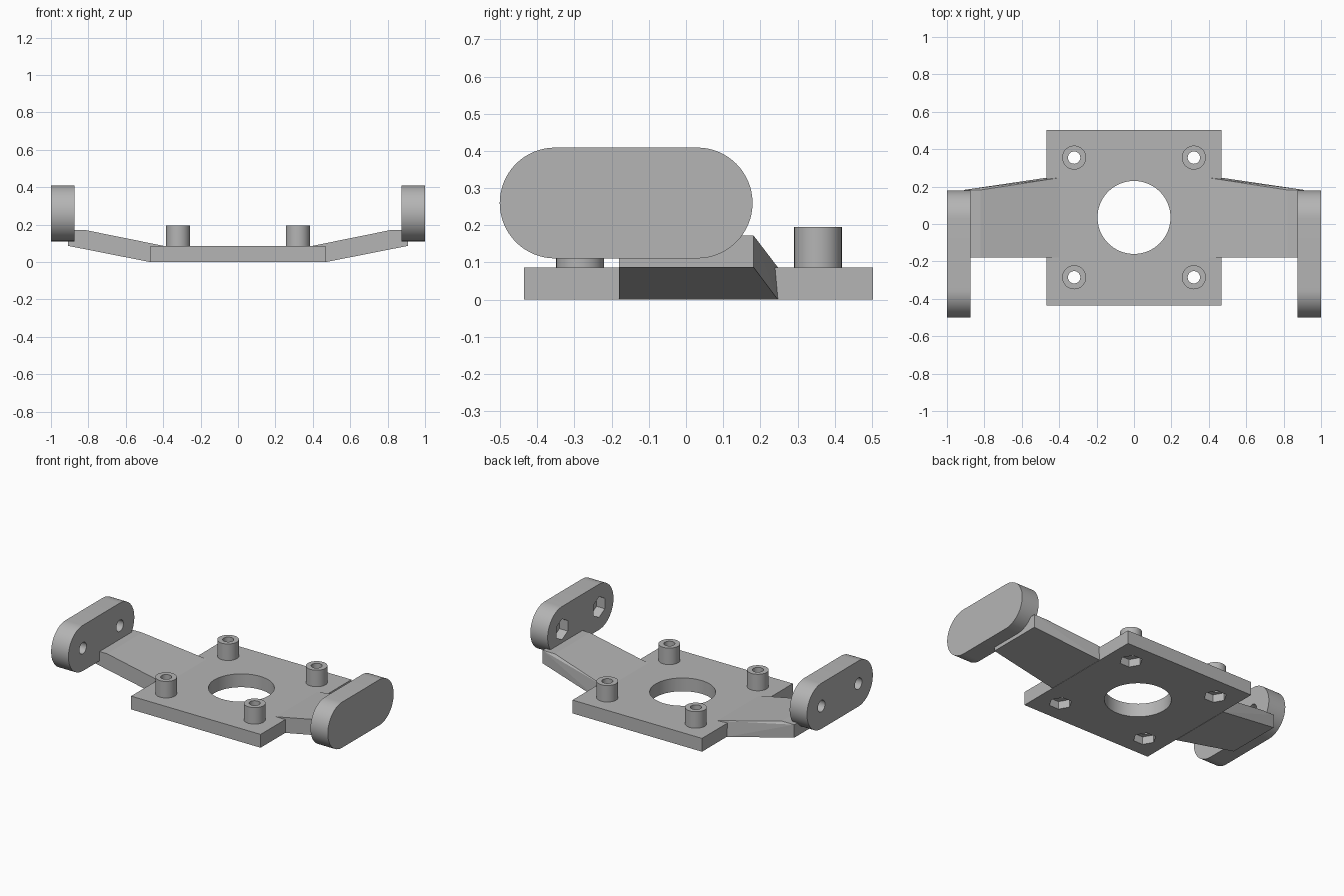
import bpy, bmesh, math
from mathutils import Matrix, Vector

cube = bpy.data.objects.get("Cube")
if cube:
    bpy.data.objects.remove(cube)

grey = bpy.data.materials.new("mid grey")
grey.use_nodes = True
grey.diffuse_color = (0.46, 0.46, 0.46, 1)
grey.node_tree.nodes["Principled BSDF"].inputs["Base Color"].default_value = grey.diffuse_color

THICK = 0.087
BOLTS = [(x, y) for x in (-0.32, 0.32) for y in (-0.285, 0.355)]
EAR_Y, EAR_Z, EAR_R = (-0.352, 0.03), 0.26, 0.149
BORE_R, NUT_R = 0.037, 0.068


def make(name, bm):
    bmesh.ops.recalc_face_normals(bm, faces=bm.faces)
    mesh = bpy.data.meshes.new(name)
    bm.to_mesh(mesh)
    bm.free()
    mesh.materials.append(grey)
    ob = bpy.data.objects.new(name, mesh)
    bpy.context.collection.objects.link(ob)
    return ob


def prism(name, outline, depth, matrix):
    """Extrude a flat outline along local z and place it."""
    bm = bmesh.new()
    face = bm.faces.new([bm.verts.new((u, v, 0)) for u, v in outline])
    up = bmesh.ops.extrude_face_region(bm, geom=[face])["geom"]
    bmesh.ops.translate(bm, vec=(0, 0, depth),
                        verts=[v for v in up if isinstance(v, bmesh.types.BMVert)])
    bm.transform(matrix)
    return make(name, bm)


def arc(cx, cy, r, n, start=0.0, sweep=math.tau):
    steps = n if sweep == math.tau else n - 1
    return [(cx + r * math.cos(start + sweep * i / steps),
             cy + r * math.sin(start + sweep * i / steps)) for i in range(n)]


def cut(ob, cutters):
    bpy.context.view_layer.objects.active = ob
    for c in cutters:
        c.hide_render = True
        mod = ob.modifiers.new("cut", 'BOOLEAN')
        mod.operation, mod.solver, mod.object = 'DIFFERENCE', 'EXACT', c
        bpy.ops.object.modifier_apply(modifier=mod.name)
        bpy.data.objects.remove(c)


def finish(ob):
    bpy.ops.object.select_all(action='DESELECT')
    ob.select_set(True)
    bpy.context.view_layer.objects.active = ob
    bpy.ops.object.shade_smooth_by_angle(angle=math.radians(30))


def at_z(z):
    return Matrix.Translation((0, 0, z))


def at_x(x):
    # local (u, v, depth) becomes world (y, z, x)
    return Matrix.Translation((x, 0, 0)) @ Matrix(
        ((0, 0, 1, 0), (1, 0, 0, 0), (0, 1, 0, 0), (0, 0, 0, 1)))


# Base plate with centre opening, bolt bores and nut pockets underneath
plate = prism("base_plate", [(-0.468, -0.435), (0.468, -0.435), (0.468, 0.503), (-0.468, 0.503)],
              THICK, at_z(0))
cutters = [prism("opening_cutter", arc(0, 0.035, 0.195, 96), 0.4, at_z(-0.1))]
for x, y in BOLTS:
    cutters.append(prism("nut_cutter", arc(x, y, NUT_R, 6), 0.15, at_z(-0.1)))
    cutters.append(prism("bore_cutter", arc(x, y, 0.033, 32), 0.4, at_z(-0.1)))
cut(plate, cutters)
finish(plate)

# Hollow standoffs
for i, (x, y) in enumerate(BOLTS):
    post = prism(f"standoff_{i + 1}", arc(x, y, 0.064, 48), 0.195 - 0.08, at_z(0.08))
    cut(post, [prism("bore_cutter", arc(x, y, 0.033, 32), 0.4, at_z(-0.1))])
    finish(post)

for side, s in (("left", 1), ("right", -1)):
    # Sloping arm, tapering outwards along its back edge
    bm = bmesh.new()
    for x, z, back in ((0.40, THICK, 0.247), (0.47, 0, 0.247), (0.82, 0.172, 0.182),
                       (0.91, 0.172, 0.182), (0.91, THICK, 0.182)):
        for y in (-0.18, back):
            bm.verts.new((s * x, y, z))
    bmesh.ops.convex_hull(bm, input=bm.verts)
    bmesh.ops.dissolve_limit(bm, angle_limit=0.01, verts=bm.verts, edges=bm.edges)
    make(f"{side}_arm", bm)

    # Rounded mounting ear with through bores and inner nut pockets
    outline = (arc(EAR_Y[1], EAR_Z, EAR_R, 33, -math.pi / 2, math.pi)
               + arc(EAR_Y[0], EAR_Z, EAR_R, 33, math.pi / 2, math.pi))
    ear = prism(f"{side}_ear", outline, s * 0.125, at_x(s * 0.875))
    cutters = []
    for y in EAR_Y:
        cutters.append(prism("nut_cutter", arc(y, EAR_Z, NUT_R, 6, math.pi / 2),
                             s * 0.135, at_x(s * 0.8)))
        cutters.append(prism("bore_cutter", arc(y, EAR_Z, BORE_R, 32), s * 0.4, at_x(s * 0.8)))
    cut(ear, cutters)
    finish(ear)
